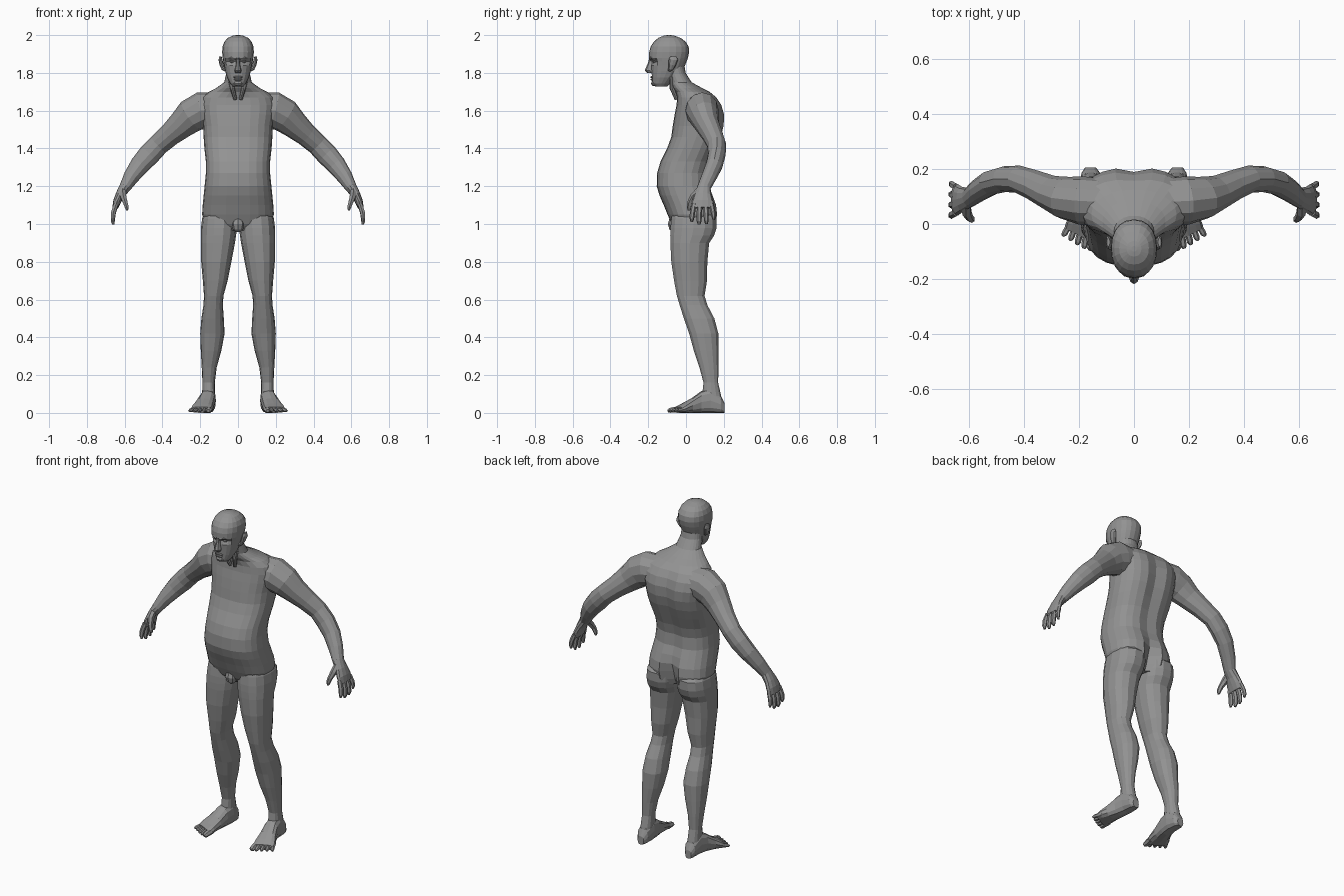
import bpy, bmesh, math
from mathutils import Vector

skin = bpy.data.materials.new("grey_skin")
skin.diffuse_color = (0.29, 0.29, 0.29, 1)


def power(v, e):
    return math.copysign(abs(v) ** (2 / e), v)


def loft(name, rings, mirror=False):
    """Bridge equal-sized rings of points into a closed flat-shaded skin."""
    bm = bmesh.new()
    loops = [[bm.verts.new(p) for p in r] for r in rings]
    n = len(loops[0])
    for a, b in zip(loops, loops[1:]):
        for i in range(n):
            j = (i + 1) % n
            bm.faces.new((a[i], a[j], b[j], b[i]))
    for end in (loops[0], loops[-1]):
        c = bm.verts.new(sum((v.co for v in end), Vector()) / n)
        for i in range(n):
            bm.faces.new((end[i], end[(i + 1) % n], c))
    bmesh.ops.recalc_face_normals(bm, faces=bm.faces)
    me = bpy.data.meshes.new(name)
    bm.to_mesh(me)
    bm.free()
    me.materials.append(skin)
    ob = bpy.data.objects.new(name, me)
    bpy.context.collection.objects.link(ob)
    if mirror:
        ob.modifiers.new("mirror", 'MIRROR').use_mirror_merge = False
    return ob


def level(z, x0, x1, yf, yb, n=16, e=2.3):
    """Horizontal ring between the given x and y limits."""
    cx, cy, rx, ry = (x0 + x1) / 2, (yf + yb) / 2, (x1 - x0) / 2, (yb - yf) / 2
    return [Vector((cx + rx * power(math.cos(a), e), cy + ry * power(math.sin(a), e), z))
            for a in (2 * math.pi * i / n for i in range(n))]


def tube(name, pts, side=(0, 1, 0), n=8, mirror=True):
    """Limb along points (x, y, z, thickness, width); width lies along side."""
    ps = [Vector(p[:3]) for p in pts]
    rings = []
    for i, p in enumerate(pts):
        t = (ps[min(i + 1, len(ps) - 1)] - ps[max(i - 1, 0)]).normalized()
        u = Vector(side)
        u = (u - t * u.dot(t)).normalized()
        v = t.cross(u)
        rings.append([ps[i] + u * p[4] * math.cos(a) + v * p[3] * math.sin(a)
                      for a in (2 * math.pi * k / n for k in range(n))])
    return loft(name, rings, mirror)


def blob(name, c, r, mirror=False, n=8):
    """Small faceted ellipsoid."""
    rings = [level(c[2] + r[2] * math.sin(t),
                   c[0] - r[0] * math.cos(t), c[0] + r[0] * math.cos(t),
                   c[1] - r[1] * math.cos(t), c[1] + r[1] * math.cos(t), n, 2)
             for t in (math.radians(d) for d in (-75, -40, 0, 40, 75))]
    return loft(name, rings, mirror)


# Torso and neck: z, front, back, half width, depth of spine groove
torso = [(.965, -.05, .13, .11, .04), (1.0, -.075, .16, .175, .055),
         (1.05, -.098, .168, .19, .05), (1.1, -.118, .163, .187, .03),
         (1.15, -.14, .145, .182, .015), (1.2, -.155, .125, .177, .012),
         (1.27, -.153, .12, .17, .012), (1.33, -.135, .135, .17, .014),
         (1.4, -.1, .163, .178, .016), (1.46, -.078, .187, .182, .018),
         (1.52, -.07, .203, .185, .018), (1.58, -.06, .205, .195, .016),
         (1.63, -.05, .19, .2, .012), (1.67, -.047, .163, .187, .006),
         (1.7, -.055, .125, .155, 0), (1.72, -.07, .085, .115, 0),
         (1.75, -.085, .03, .073, 0), (1.8, -.1, -.002, .062, 0),
         (1.85, -.12, -.01, .058, 0)]
rings = []
for z, yf, yb, w, groove in torso:
    ring = level(z, -w, w, yf, yb, 24, 2.5 if z < 1.69 else 2.1)
    ring[6].y -= groove
    rings.append(ring)
loft("torso", rings)
blob("groin", (0, -.062, 1.0), (.035, .034, .045))

# Throat cords from the jaw down to the collar
tube("throat_cord", [(.045, -.075, 1.78, .012, .012), (.03, -.073, 1.72, .012, .014),
                     (.014, -.05, 1.66, .01, .01)])

# Legs: z, inner x, outer x, front, back
legs = [(1.08, .02, .165, -.07, .12), (1.03, .006, .19, -.08, .165),
        (.98, .006, .196, -.085, .165), (.94, .01, .197, -.086, .152),
        (.9, .016, .197, -.085, .125), (.8, .035, .195, -.08, .115),
        (.7, .055, .186, -.065, .113), (.62, .077, .18, -.05, .1),
        (.57, .08, .183, -.035, .115), (.5, .075, .194, -.013, .152),
        (.42, .071, .2, .015, .173), (.33, .088, .197, .04, .174),
        (.24, .113, .192, .07, .173), (.16, .123, .188, .092, .171),
        (.1, .122, .19, .085, .185), (.05, .122, .192, .08, .195)]
loft("leg", [level(*r, n=14) for r in legs], True)

# Feet: centre x, y, half width, height, outward skew
feet = [(.158, .205, .02, .05, 0), (.157, .185, .034, .09, 0), (.157, .13, .04, .13, 0),
        (.164, .08, .043, .115, .05), (.177, .03, .05, .078, .15),
        (.19, -.015, .057, .05, .35), (.197, -.043, .056, .032, .5)]
rings = []
for x, y, w, h, s in feet:
    ring = []
    for k in range(12):
        a = 2 * math.pi * k / 12
        d = w * power(math.cos(a), 2.6)
        ring.append(Vector((x + d, y + s * d, h / 2 + h / 2 * power(math.sin(a), 2.6))))
    rings.append(ring)
loft("foot", rings, True)
for i in range(5):
    x, y, r = .153 + .0225 * i, -.064 + .0115 * i, (.017, .012, .0115, .011, .011)[i]
    length = (.032, .036, .034, .03, .025)[i]
    dx = .004 + .003 * i
    tube("toe", [(x - dx, y + .03, .018, r * .9, r), (x, y, .017, r, r),
                 (x + dx * .6, y - length * .7, .013, r * .85, r),
                 (x + dx, y - length, .01, r * .5, r * .55)], (1, 0, 0), 6)

# Arms, running into the palm
tube("arm", [(.11, .08, 1.61, .085, .085), (.19, .085, 1.602, .098, .088),
             (.25, .095, 1.572, .09, .078), (.3, .113, 1.525, .074, .064),
             (.36, .14, 1.473, .061, .056), (.42, .163, 1.42, .056, .05),
             (.47, .163, 1.368, .058, .047), (.52, .15, 1.312, .052, .045),
             (.565, .122, 1.25, .042, .041), (.598, .096, 1.195, .031, .036),
             (.624, .09, 1.155, .024, .046), (.64, .088, 1.12, .021, .057),
             (.651, .088, 1.085, .015, .056)], n=12)
for i, (tip, r) in enumerate(((1.012, .014), (.997, .0145), (1.0, .014), (1.022, .0125))):
    y, spread = .042 + .031 * i, .005 * (i - 1.5)
    mid = (1.1 + tip) / 2
    tube("finger", [(.646, y, 1.105, r, r), (.66, y + spread, mid + .005, r, r),
                    (.663, y + spread * 1.5, tip + .018, r * .85, r * .9),
                    (.66, y + spread * 1.5, tip, r * .45, r * .5)], n=6)
tube("thumb", [(.61, .07, 1.175, .018, .02), (.607, .04, 1.145, .018, .019),
               (.597, .022, 1.115, .014, .015), (.589, .017, 1.09, .012, .013),
               (.587, .016, 1.072, .006, .007)], n=6)

# Head: z, front, back, half width; eye sockets pressed in below the brow
head = [(1.728, -.163, -.1, .03), (1.745, -.178, -.08, .043), (1.775, -.18, -.05, .058),
        (1.81, -.183, -.02, .068), (1.84, -.186, -.005, .074), (1.86, -.188, .003, .078),
        (1.878, -.195, .01, .081), (1.91, -.195, .017, .084), (1.94, -.187, .014, .082),
        (1.965, -.17, -.002, .072), (1.985, -.147, -.028, .054),
        (1.997, -.118, -.062, .027), (2.0, -.1, -.08, .01)]
rings = []
for z, yf, yb, w in head:
    ring = level(z, -w, w, yf, yb, 20, 2.2)
    for p in ring:
        if abs(z - 1.86) < .005 and .015 < abs(p.x) < .06 and p.y < -.13:
            p.y += .016
    rings.append(ring)
loft("head", rings)

# Facial features
nose = [(1.878, -.195, .009), (1.85, -.202, .01), (1.825, -.214, .015),
        (1.812, -.218, .019), (1.8, -.205, .015)]
loft("nose", [level(z, -w, w, y, -.165, 8, 2) for z, y, w in nose])
blob("eyeball", (.03, -.163, 1.86), (.013, .013, .009), True)
tube("brow", [(.01, -.189, 1.874, .007, .008), (.032, -.182, 1.88, .008, .009),
              (.056, -.158, 1.876, .006, .008)], n=6)
blob("upper_lip", (0, -.18, 1.778), (.026, .009, .006))
blob("lower_lip", (0, -.179, 1.765), (.022, .009, .006))
blob("chin", (0, -.168, 1.745), (.026, .017, .016))

# Ears: swept back rims with a lobe
tube("ear", [(.064, -.088, 1.815, .009, .01), (.078, -.08, 1.822, .01, .014),
             (.087, -.073, 1.845, .011, .021), (.093, -.066, 1.87, .01, .025),
             (.093, -.066, 1.887, .006, .016)], n=8)
